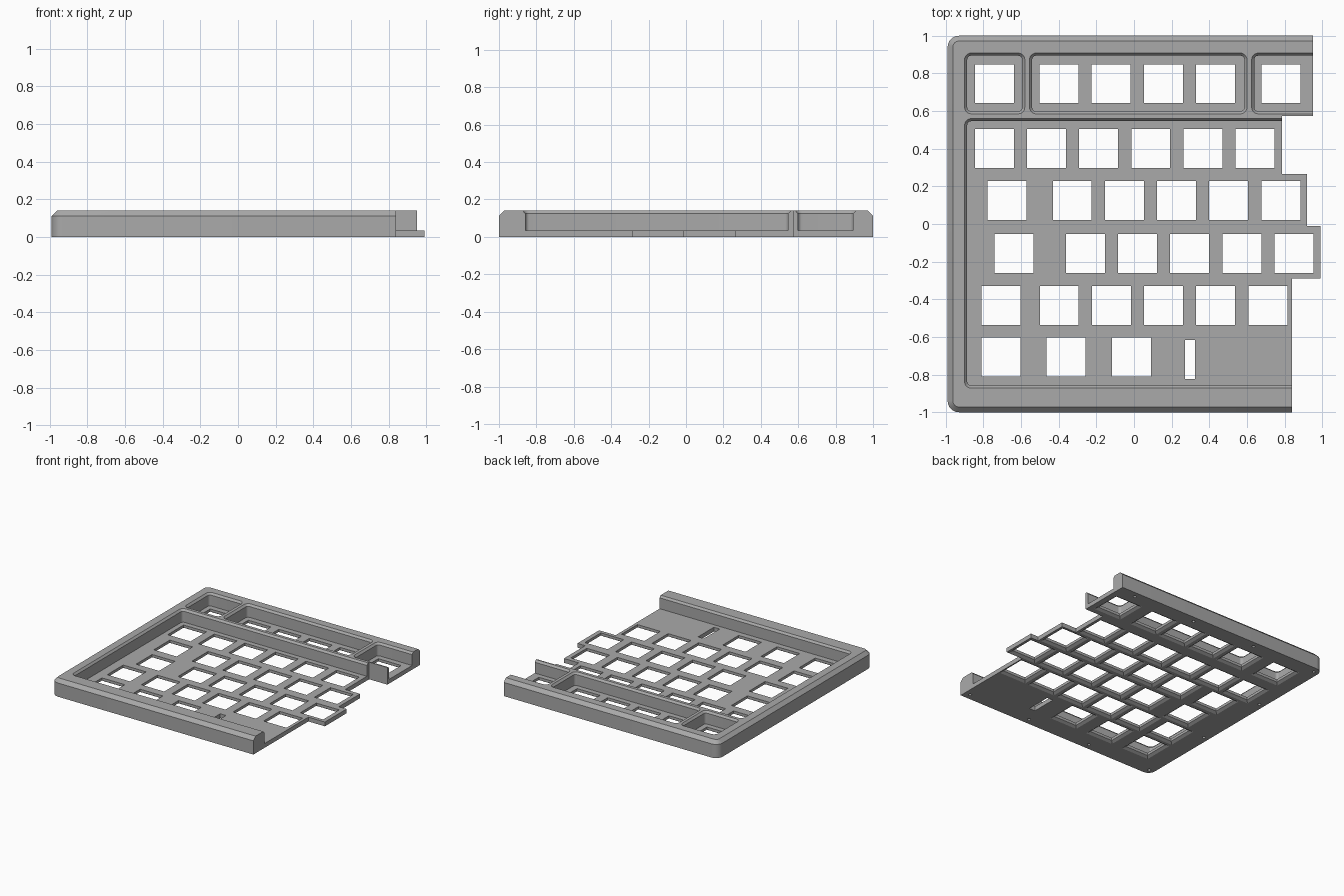
import bpy
import bmesh
import math

if "Cube" in bpy.data.objects:
    bpy.data.objects.remove(bpy.data.objects["Cube"], do_unlink=True)

PLATE, TOP = 0.035, 0.14      # plate thickness and rim height
PITCH, HOLE = 0.277, 0.207    # key spacing and switch hole size
OPEN = 1.3                    # past the open right-hand side


def rounded_rect(x0, x1, y0, y1, r, steps=6):
    """Counter-clockwise outline; r = 0 gives square corners."""
    if r <= 0:
        return [(x0, y0), (x1, y0), (x1, y1), (x0, y1)]
    corners = [(x1 - r, y1 - r), (x0 + r, y1 - r), (x0 + r, y0 + r), (x1 - r, y0 + r)]
    points = []
    for i, (cx, cy) in enumerate(corners):
        for k in range(steps + 1):
            a = math.pi / 2 * (i + k / steps)
            points.append((cx + r * math.cos(a), cy + r * math.sin(a)))
    return points


def loft(bm, sections):
    """Closed solid through (outline, z) sections from bottom to top."""
    rings = [[bm.verts.new((x, y, z)) for x, y in outline] for outline, z in sections]
    bm.faces.new(rings[0][::-1])
    bm.faces.new(rings[-1])
    n = len(rings[0])
    for low, high in zip(rings, rings[1:]):
        for i in range(n):
            j = (i + 1) % n
            bm.faces.new((low[i], low[j], high[j], high[i]))


def inset_loft(bm, box, r, levels):
    """Loft a rounded box through (inset, z) levels."""
    x0, x1, y0, y1 = box
    loft(bm, [(rounded_rect(x0 + d, x1 - d, y0 + d, y1 - d, r - d if r else 0), z)
              for d, z in levels])


def make_object(name, bm):
    bmesh.ops.recalc_face_normals(bm, faces=bm.faces)
    mesh = bpy.data.meshes.new(name)
    bm.to_mesh(mesh)
    bm.free()
    obj = bpy.data.objects.new(name, mesh)
    bpy.context.collection.objects.link(obj)
    return obj


def cut(target, bm, name):
    cutter = make_object(name, bm)
    cutter.hide_render = True
    mod = target.modifiers.new(name, 'BOOLEAN')
    mod.operation, mod.solver, mod.object = 'DIFFERENCE', 'EXACT', cutter
    bpy.context.view_layer.objects.active = target
    bpy.ops.object.modifier_apply(modifier=name)
    bpy.data.objects.remove(cutter, do_unlink=True)


# Case blank: rounded corners with a chamfered top edge
bm = bmesh.new()
inset_loft(bm, (-0.99, OPEN, -1, 1), 0.06, [(0, 0), (0, 0.112), (0.028, TOP)])
case = make_object("keyboard_case_half", bm)

# Pockets: the main key field and three along the back row
bm = bmesh.new()
for box in [(-0.9, OPEN + 0.2, -0.872, 0.56), (-0.9, -0.58, 0.585, 0.908),
            (-0.555, 0.6, 0.585, 0.908), (0.625, OPEN + 0.2, 0.585, 0.908)]:
    inset_loft(bm, box, 0.035, [(0.014, PLATE), (0.014, 0.124), (0, TOP), (0, 0.2)])
cut(case, bm, "pocket_cutter")

# Staggered split edge on the right
steps = [(0.84, -0.29), (0.99, -0.01), (0.92, 0.265), (0.785, 0.575), (0.95, 1.2)]
edge, y = [(1.5, -1.2)], -1.2
for x, y_end in steps:
    edge += [(x, y), (x, y_end)]
    y = y_end
edge.append((1.5, 1.2))
bm = bmesh.new()
loft(bm, [(edge[::-1], -0.1), (edge[::-1], 0.3)])
cut(case, bm, "split_edge_cutter")

# Switch holes, flared on the underside: (row y, first x, second x, regular count)
rows = [(0.745, -0.742, -0.398, 4), (0.401, -0.742, -0.465, 5),
        (0.125, -0.674, -0.328, 5), (-0.157, -0.637, -0.258, 5),
        (-0.432, -0.706, -0.397, 5), (-0.707, -0.706, -0.36, 1)]
keys = [(x, y) for y, first, second, count in rows
        for x in [first] + [second + PITCH * i for i in range(count)]]
keys += [(0.78, 0.745), (-0.013, -0.707)]
h = HOLE / 2
bm = bmesh.new()
for x, y in keys:
    inset_loft(bm, (x - h, x + h, y - h, y + h), 0,
               [(-0.028, -0.004), (0, 0.013), (0, 0.06)])
# Narrow cable slot
inset_loft(bm, (0.27, 0.323, -0.822, -0.616), 0, [(0, -0.02), (0, 0.06)])
cut(case, bm, "switch_hole_cutter")

# Blind screw holes around the underside of the rim
screws = [(-0.945, y) for y in (-0.95, -0.32, 0.32, 0.95)]
screws += [(x, y) for y in (-0.95, 0.95) for x in (-0.36, 0.22, 0.79)]
bm = bmesh.new()
for x, y in screws:
    r = 0.012
    inset_loft(bm, (x - r, x + r, y - r, y + r), r * 0.99, [(0, -0.02), (0, 0.08)])
cut(case, bm, "screw_hole_cutter")

# Single grey plastic
grey = bpy.data.materials.new("grey_plastic")
grey.use_nodes = True
colour = (0.4, 0.4, 0.4, 1)
grey.diffuse_color = colour
grey.node_tree.nodes["Principled BSDF"].inputs["Base Color"].default_value = colour
case.data.materials.clear()
case.data.materials.append(grey)
for poly in case.data.polygons:
    poly.material_index = 0

bpy.ops.object.select_all(action='DESELECT')
case.select_set(True)
bpy.context.view_layer.objects.active = case
bpy.ops.object.shade_smooth_by_angle(angle=math.radians(25))
